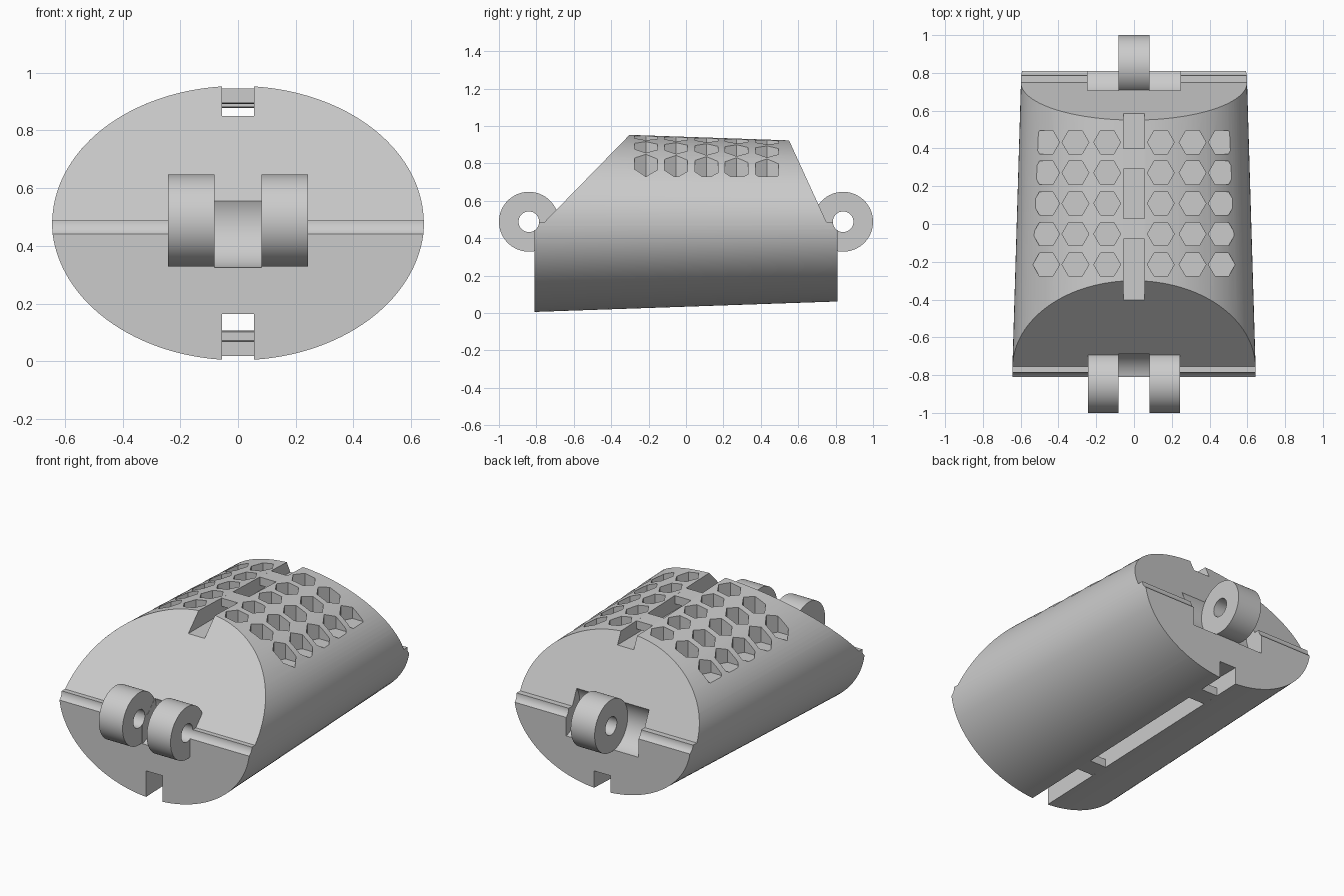
import bpy
import bmesh
from math import cos, sin, pi, radians, sqrt

if "Cube" in bpy.data.objects:
    bpy.data.objects.remove(bpy.data.objects["Cube"], do_unlink=True)

GREY = (0.6, 0.6, 0.6, 1.0)
grey = bpy.data.materials.new("plain grey")
grey.use_nodes = True
grey.diffuse_color = GREY
grey.node_tree.nodes["Principled BSDF"].inputs["Base Color"].default_value = GREY

AXIS_Z, AXIS_Y = 0.488, 0.84      # hinge axes
END = 0.81                        # half length of body


def loft(name, rings):
    """Closed solid from pairs of matching rings."""
    bm = bmesh.new()
    for first, second in rings:
        a = [bm.verts.new(p) for p in first]
        b = [bm.verts.new(p) for p in second]
        bm.faces.new(a)
        bm.faces.new(b[::-1])
        for i in range(len(a)):
            j = (i + 1) % len(a)
            bm.faces.new((a[j], a[i], b[i], b[j]))
    bmesh.ops.recalc_face_normals(bm, faces=bm.faces)
    mesh = bpy.data.meshes.new(name)
    bm.to_mesh(mesh)
    bm.free()
    mesh.materials.append(grey)
    obj = bpy.data.objects.new(name, mesh)
    bpy.context.collection.objects.link(obj)
    return obj


def prism(name, outline, *spans):
    """Side outline (y, z) extruded along x over each span."""
    return loft(name, [([(x0, y, z) for y, z in outline],
                        [(x1, y, z) for y, z in outline]) for x0, x1 in spans])


def circle(y, r, n=64):
    return [(y + r * cos(2 * pi * i / n), AXIS_Z + r * sin(2 * pi * i / n))
            for i in range(n)]


def boolean(obj, cutter, operation="DIFFERENCE"):
    mod = obj.modifiers.new("cut", "BOOLEAN")
    mod.operation, mod.solver, mod.object = operation, "EXACT", cutter
    graph = bpy.context.evaluated_depsgraph_get()
    mesh = bpy.data.meshes.new_from_object(obj.evaluated_get(graph))
    obj.modifiers.clear()
    obj.data = mesh
    bpy.data.objects.remove(cutter, do_unlink=True)


def half_height(y):
    return 0.456 - 0.0345 * y / 2 * 2


def ellipse(y, n=128):
    rx, rz = 0.621 - 0.03 * y, half_height(y)
    return [(rx * cos(2 * pi * i / n), y, AXIS_Z + rz * sin(2 * pi * i / n))
            for i in range(n)]


# Tapered oval body trimmed by its side outline
body = loft("body", [(ellipse(-END), ellipse(END))])
side = [(-END, -0.1), (END, -0.1), (END, AXIS_Z), (0.75, AXIS_Z),
        (0.47, 1.1), (-0.158, 1.1), (-0.755, AXIS_Z), (-END, AXIS_Z)]
boolean(body, prism("side_trim", side, (-1, 1)), "INTERSECT")

# Hexagonal pockets with a flat floor
hexes = []
for x in (-0.465, -0.31, -0.142, 0.142, 0.31, 0.465):
    for row in range(5):
        y = -0.215 + 0.162 * row
        flat = [(x + 0.071 * cos(k * pi / 3), y + 0.071 * sin(k * pi / 3)) for k in range(6)]
        hexes.append(([(a, b, 0.73) for a, b in flat], [(a, b, 1.1) for a, b in flat]))
boolean(body, loft("hex_cutter", hexes))

# Clearance for the mating knuckles, and the pin channels
boolean(body, prism("front_recess", circle(-AXIS_Y, 0.166), (-0.081, 0.081)))
boolean(body, prism("back_recess", circle(AXIS_Y, 0.162), (-0.245, -0.08), (0.08, 0.245)))
for y in (-AXIS_Y, AXIS_Y):
    boolean(body, prism("pin_channel", circle(y, 0.055), (-1, 1)))

# Strap slots along top and bottom
HALF = 0.055
for z0, z1 in ((0.85, 1.2), (-0.2, 0.165)):
    slot = [(-1, z0), (1, z0), (1, z1), (-1, z1)]
    boolean(body, prism("slot_cutter", slot, (-HALF, HALF)))


# Bridges across the slots, following the taper
def bridge(name, y0, y1, sign):
    def z(y, depth):
        return AXIS_Z + sign * (half_height(y) - depth)
    outline = [(y0, z(y0, 0.002)), (y1, z(y1, 0.002)), (y1, z(y1, 0.052)), (y0, z(y0, 0.052))]
    return prism(name, outline, (-HALF, HALF))


parts = [body,
         bridge("top_front_bridge", -0.08, 0.03, 1),
         bridge("top_back_bridge", 0.29, 0.4, 1),
         bridge("bottom_front_bridge", -0.42, -0.31, -1),
         bridge("bottom_back_bridge", 0.54, 0.65, -1)]

# Hinge knuckles with pin holes
for name, y, spans in (("front_knuckles", -AXIS_Y, [(-0.243, -0.082), (0.082, 0.243)]),
                       ("back_knuckle", AXIS_Y, [(-0.081, 0.081)])):
    knuckle = prism(name, circle(y, 0.16), *spans)
    boolean(knuckle, prism("pin_cutter", circle(y, 0.055), (-1, 1)))
    parts.append(knuckle)

for obj in parts:
    bpy.ops.object.select_all(action="DESELECT")
    obj.select_set(True)
    bpy.context.view_layer.objects.active = obj
    bpy.ops.object.shade_smooth_by_angle(angle=radians(30))
